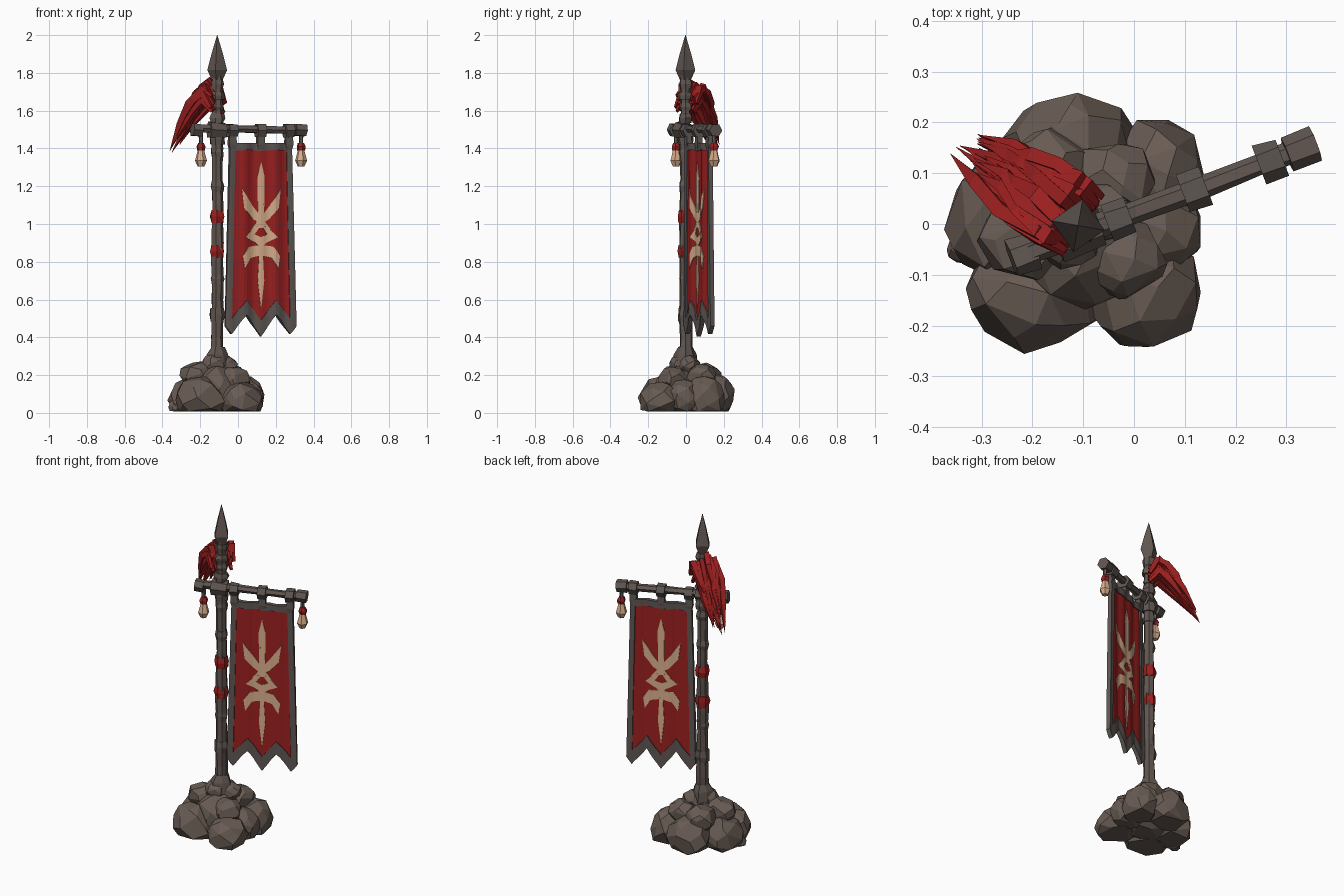
import bpy, bmesh, math, random
from mathutils import Vector, Matrix

random.seed(11)
if "Cube" in bpy.data.objects:
    bpy.data.objects.remove(bpy.data.objects["Cube"])


def material(name, color):
    m = bpy.data.materials.new(name)
    m.use_nodes = True
    m.diffuse_color = (*color, 1)
    m.node_tree.nodes["Principled BSDF"].inputs["Base Color"].default_value = (*color, 1)
    return m


ROCK = material("brown grey stone", (0.14, 0.106, 0.088))
WOOD = material("dark grey wood", (0.12, 0.094, 0.081))
TRIM = material("grey trim", (0.112, 0.095, 0.086))
RED = material("deep red cloth", (0.33, 0.014, 0.014))
TAN = material("bone tan", (0.70, 0.43, 0.265))

PX = -0.11  # pole position in x
# Local frame of the crossbar: x runs along the bar, y is its depth
BAR = Matrix.Translation((PX, -0.02, 0)) @ Matrix.Rotation(math.radians(20.8), 4, "Z")
POLE = Matrix.Translation((PX, -0.003, 0))


def finish(name, bm, mat, matrix=Matrix()):
    bmesh.ops.recalc_face_normals(bm, faces=bm.faces)
    me = bpy.data.meshes.new(name)
    bm.to_mesh(me)
    bm.free()
    me.materials.append(mat)
    ob = bpy.data.objects.new(name, me)
    ob.matrix_world = matrix
    bpy.context.collection.objects.link(ob)
    return ob


def tube(bm, path, radii, sides=6, jitter=0.0, flat=1.0, up=(0, 1, 0)):
    """Faceted tube along a path with a radius at each point."""
    path = [Vector(p) for p in path]
    rings = []
    for i, p in enumerate(path):
        d = (path[min(i + 1, len(path) - 1)] - path[max(i - 1, 0)]).normalized()
        a = d.cross(Vector(up)).normalized()
        b = d.cross(a)
        ring = []
        for k in range(sides):
            t = math.tau * (k + 0.5) / sides
            r = radii[i] * (1 + random.uniform(-jitter, jitter))
            ring.append(bm.verts.new(p + a * r * math.cos(t) + b * r * flat * math.sin(t)))
        rings.append(ring)
    for lo, hi in zip(rings, rings[1:]):
        for k in range(sides):
            n = (k + 1) % sides
            bm.faces.new((lo[k], lo[n], hi[n], hi[k]))
    bm.faces.new(rings[0])
    bm.faces.new(rings[-1])


def tube_object(name, mat, matrix, path, radii, **kw):
    bm = bmesh.new()
    tube(bm, path, radii, **kw)
    return finish(name, bm, mat, matrix)


def upright(name, mat, profile, matrix=POLE, x=0, **kw):
    """Vertical tube from (height, radius) pairs."""
    return tube_object(name, mat, matrix, [(x, 0, z) for z, r in profile],
                       [r for z, r in profile], **kw)


# Rock pile: centre then half sizes; bottoms are cut flat at the ground
def rock(name, c, s):
    bm = bmesh.new()
    for i in range(34):
        # evenly spread directions, slightly shaken
        h = 1 - 2 * (i + 0.5) / 34
        a = i * 2.4 + random.uniform(-0.35, 0.35)
        r = math.sqrt(1 - h * h)
        v = Vector((r * math.cos(a), r * math.sin(a), h)) * random.uniform(0.94, 1.06)
        co = Vector([c[k] + v[k] * s[k] for k in range(3)])
        co.z = max(co.z, 0.008)
        bm.verts.new(co)
    res = bmesh.ops.convex_hull(bm, input=bm.verts)
    junk = {g for g in res["geom_interior"] + res["geom_unused"] if isinstance(g, bmesh.types.BMVert)}
    bmesh.ops.delete(bm, geom=list(junk), context="VERTS")
    bmesh.ops.dissolve_limit(bm, angle_limit=math.radians(17), verts=bm.verts, edges=bm.edges)
    finish(name, bm, ROCK)


ROCKS = [((-0.20, -0.135, 0.07), (0.135, 0.12, 0.125)), ((0.02, -0.13, 0.06), (0.12, 0.115, 0.11)),
         ((-0.265, 0.01, 0.07), (0.105, 0.12, 0.125)), ((-0.12, 0.15, 0.08), (0.135, 0.11, 0.13)),
         ((0.045, 0.10, 0.07), (0.095, 0.11, 0.13)), ((0.04, -0.01, 0.08), (0.10, 0.10, 0.10)),
         ((-0.335, -0.05, 0.03), (0.035, 0.03, 0.04)), ((-0.02, -0.07, 0.17), (0.09, 0.08, 0.075)),
         ((-0.21, -0.03, 0.20), (0.10, 0.08, 0.075)), ((-0.04, 0.08, 0.19), (0.085, 0.085, 0.075)),
         ((-0.17, 0.10, 0.19), (0.09, 0.09, 0.075)), ((-0.11, -0.02, 0.12), (0.15, 0.15, 0.14)),
         ((-0.13, -0.03, 0.255), (0.065, 0.06, 0.06)), ((-0.07, 0.02, 0.25), (0.07, 0.06, 0.055))]
for i, (c, s) in enumerate(ROCKS):
    rock(f"rock_{i + 1}", c, s)

# Pole with collars, wrapped bands and spear head
levels = [0.2 + 0.1 * i for i in range(16)] + [1.8]
upright("pole", WOOD, [(z, 0.036 - 0.005 * z) for z in levels], sides=7, jitter=0.15)
upright("pole_foot", WOOD, [(0.25, 0.065), (0.31, 0.055), (0.35, 0.036)], sides=7, jitter=0.15)
for i, (z, h, r) in enumerate([(0.52, 0.035, 0.043), (0.71, 0.03, 0.036), (1.20, 0.03, 0.035),
                               (1.38, 0.025, 0.037), (1.45, 0.03, 0.044), (1.56, 0.025, 0.04),
                               (1.62, 0.02, 0.035), (1.68, 0.02, 0.042), (1.74, 0.025, 0.037)]):
    upright(f"pole_collar_{i + 1}", WOOD, [(z - h, r * 0.85), (z, r), (z + h, r * 0.85)], sides=7, jitter=0.14)
for i, z in enumerate((0.855, 1.04)):
    upright(f"red_band_{i + 1}", RED, [(z - 0.035, 0.036), (z, 0.042), (z + 0.035, 0.036)], sides=6, jitter=0.1)
upright("spear_head", WOOD, [(1.755, 0.026), (1.815, 0.053), (1.90, 0.031), (2.0, 0.001)],
        POLE @ Matrix.Rotation(math.radians(35), 4, "Z"), sides=4)

# Crossbar with collars
tube_object("crossbar", WOOD, BAR, [(u, 0, 1.505 - 0.02 * u) for u in (-0.13, 0, 0.12, 0.25, 0.38, 0.495)],
            [0.024, 0.027, 0.022, 0.023, 0.022, 0.027], sides=6, jitter=0.15)
for i, (u, h, r) in enumerate([(-0.115, 0.025, 0.037), (0, 0.045, 0.045), (0.47, 0.03, 0.038)]):
    tube_object(f"crossbar_collar_{i + 1}", WOOD, BAR, [(u - h, 0, 1.50), (u + h, 0, 1.495)],
                [r, r * 0.95], sides=6, jitter=0.12)

# Hanging charms at both ends of the bar
for side, u in (("right", -0.092), ("left", 0.475)):
    upright(f"charm_cord_{side}", WOOD, [(1.41, 0.011), (1.49, 0.013)], BAR, u, sides=5)
    upright(f"charm_wrap_{side}", RED, [(1.39, 0.02), (1.41, 0.025), (1.43, 0.016)], BAR, u, sides=6, jitter=0.1)
    upright(f"charm_drop_{side}", TAN, [(1.305, 0.018), (1.335, 0.032), (1.365, 0.024), (1.40, 0.015)],
            BAR, u, sides=6)

# Banner cloth and border share one gently folded surface
COLS, ROWS, MID = 24, 24, 0.245


def fold(u):
    return 0.004 * math.sin(u * 34) + 0.003 * math.sin(u * 71)


def banner_point(s, t):
    u = MID + (s - 0.5) * (0.35 + 0.05 * t)
    wave = abs(((s - 0.08) / 0.42 + 0.5) % 1 - 0.5) * 2
    bottom = 0.405 + 0.025 * abs(s - 0.5) + 0.11 * wave
    return Vector((u, fold(u), 1.43 + t * (bottom - 1.43)))


def is_border(c, r):
    return c < 2 or c >= COLS - 2 or r < 1 or r >= ROWS - 2


def banner_part(name, mat, thickness, keep):
    bm = bmesh.new()
    grid = [[bm.verts.new(banner_point(c / COLS, r / ROWS)) for c in range(COLS + 1)] for r in range(ROWS + 1)]
    for r in range(ROWS):
        for c in range(COLS):
            if keep(c, r):
                bm.faces.new((grid[r][c], grid[r + 1][c], grid[r + 1][c + 1], grid[r][c + 1]))
    bmesh.ops.delete(bm, geom=[v for v in bm.verts if not v.link_faces], context="VERTS")
    ob = finish(name, bm, mat, BAR)
    sol = ob.modifiers.new("thickness", "SOLIDIFY")
    sol.thickness, sol.offset = thickness, 0


banner_part("banner_cloth", RED, 0.010, lambda c, r: not is_border(c, r))
banner_part("banner_border", TRIM, 0.024, is_border)

# Loops holding the banner to the bar
for i, u in enumerate((0.085, 0.245, 0.405)):
    tube_object(f"banner_loop_{i + 1}", TRIM, BAR, [(u - 0.024, 0, 1.495), (u + 0.024, 0, 1.495)],
                [0.04, 0.038], sides=6, jitter=0.08)
    upright(f"banner_strap_{i + 1}", TRIM, [(1.39, 0.02), (1.42, 0.03), (1.48, 0.026)], BAR, u, sides=4, flat=0.7)

# Blade and wing ornament, as thin plates on both faces of the cloth
BLADES = [[(0, 1.33), (0.02, 1.25), (0.01, 1.16), (0.016, 0.98), (-0.016, 0.98), (-0.01, 1.16), (-0.02, 1.25)],
          [(0, 0.55), (0.018, 0.70), (0.01, 0.84), (-0.01, 0.84), (-0.018, 0.70)]]
WINGS = [[(0.11, 1.185), (0.098, 1.085), (0.045, 1.025), (-0.06, 0.965), (0.005, 1.045), (0.05, 1.10)],
         [(0, 0.995), (0.045, 0.975), (0.092, 0.93), (0.03, 0.90), (0, 0.87), (0, 0.93), (0.035, 0.945)],
         [(0, 0.89), (0.07, 0.88), (0.105, 0.83), (0.095, 0.765), (0.06, 0.82), (0, 0.835)]]
shapes = BLADES + WINGS + [[(-x, z) for x, z in w] for w in WINGS]
for side, sign in (("front", -1), ("back", 1)):
    bm = bmesh.new()
    for shape in shapes:
        bm.faces.new([bm.verts.new((MID + x, 0, z)) for x, z in shape])
    bmesh.ops.triangulate(bm, faces=bm.faces)
    for k in range(-8, 9):
        bmesh.ops.bisect_plane(bm, geom=bm.verts[:] + bm.edges[:] + bm.faces[:],
                               plane_co=(MID + k * 0.014, 0, 0), plane_no=(1, 0, 0))
    for v in bm.verts:
        v.co.y = fold(v.co.x) + sign * 0.0085
    ob = finish(f"ornament_{side}", bm, TAN, BAR)
    sol = ob.modifiers.new("thickness", "SOLIDIFY")
    sol.thickness, sol.offset = 0.004, 0

# Ragged red plume blowing back from below the spear head
out, across = Vector((-0.82, 0.57, 0)), Vector((0.57, 0.82, 0))
bm = bmesh.new()
for i in range(30):
    w = -0.075 + 0.155 * i / 29
    drop = random.uniform(0, 0.11)
    reach = random.uniform(0.72, 1.08)
    path = []
    for d, z, spread in ((-0.005, 1.69, 0.8), (0.05, 1.735, 1), (0.12, 1.665, 0.85),
                         (0.19, 1.56, 0.65), (0.265, 1.43, 0.5)):
        lift = (1 - reach) * d * 2
        path.append(Vector((PX, 0, z - drop * (1 - d * 3) + lift)) + out * d * reach
                    + across * (w * spread + random.uniform(-0.012, 0.012)))
    tube(bm, path, [0.012, 0.028, 0.028, 0.023, 0.001], sides=4, jitter=0.35, flat=0.7, up=across)
finish("plume", bm, RED)
